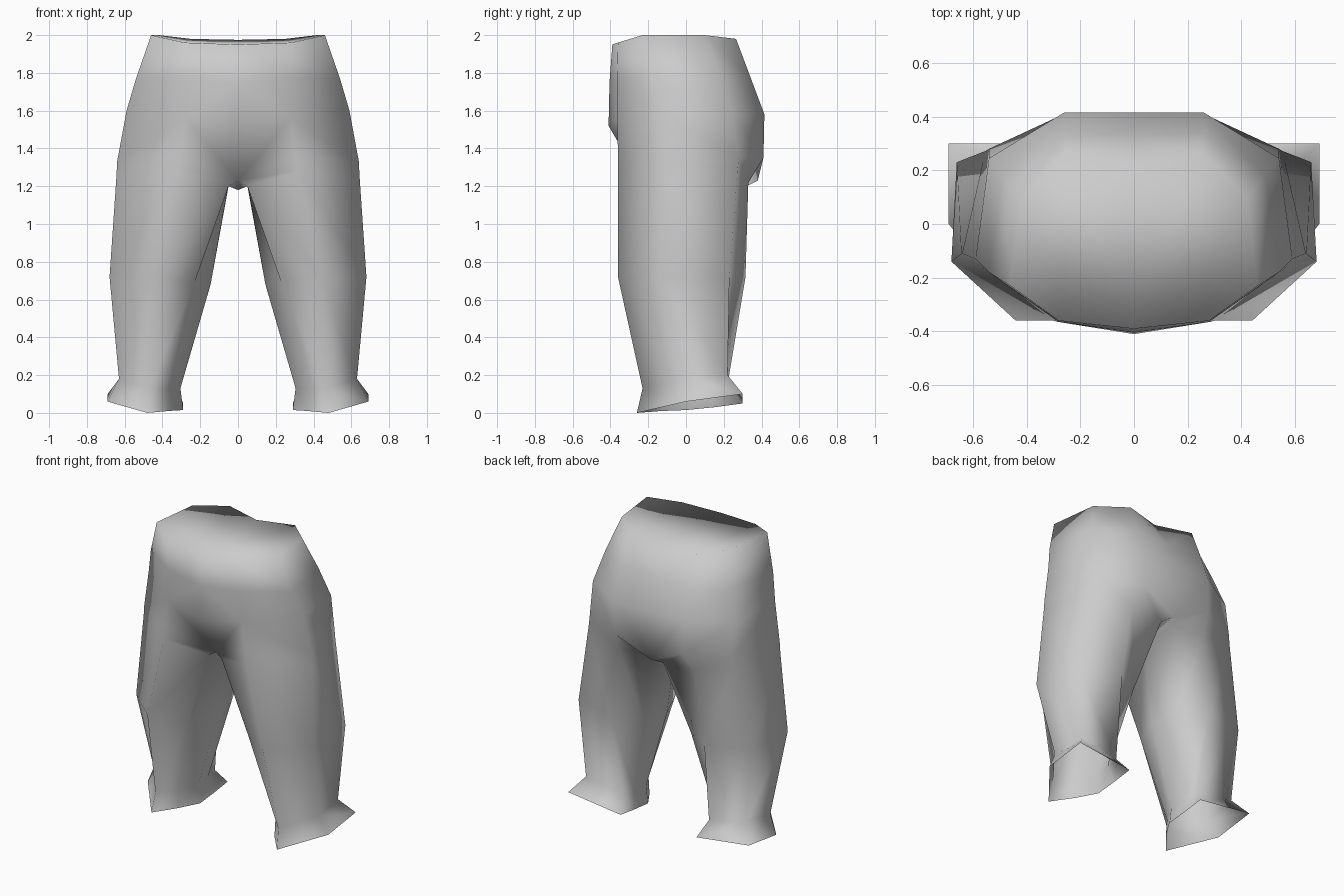
import bpy, bmesh

if "Cube" in bpy.data.objects:
    bpy.data.objects.remove(bpy.data.objects["Cube"])

# Cloth colour
cloth = bpy.data.materials.new("grey cloth")
cloth.diffuse_color = (0.6, 0.6, 0.6, 1)
cloth.use_nodes = True
cloth.node_tree.nodes["Principled BSDF"].inputs["Base Color"].default_value = cloth.diffuse_color

# Right half of the torso: front centre, front, side, back side, back, back centre
waist = [(0, -.39, 1.95), (.28, -.36, 1.96), (.46, -.23, 2), (.42, .1, 2), (.25, .265, 1.98), (0, .2, 1.975)]
belly = [(0, -.405, 1.75), (.28, -.365, 1.77), (.54, -.18, 1.77), (.49, .18, 1.78), (.26, .34, 1.78), (0, .33, 1.78)]
hips = [(0, -.41, 1.52), (.28, -.365, 1.56), (.59, -.13, 1.6), (.54, .245, 1.58), (.26, .415, 1.58), (0, .415, 1.58)]

# Right leg rings: front, outer, outer back, back, then three inner points
thigh = [(.30, -.36, 1.37), (.64, -.11, 1.33), (.54, .28, 1.35), (.26, .41, 1.35),
         (0, .38, 1.23), (0, .05, 1.18), (0, -.24, 1.23)]
fold = [(.315, -.36, 1.28), (.643, -.112, 1.26), (.553, .272, 1.28), (.29, .33, 1.22),
        (.05, .32, 1.2), (.05, .03, 1.21), (.05, -.25, 1.2)]
knee = [(.44, -.36, .72), (.68, -.14, .72), (.66, .23, .72), (.36, .315, .72),
        (.18, .2, .7), (.145, .0, .68), (.23, -.21, .69)]
ankle = [(.47, -.23, .13), (.63, -.02, .18), (.61, .22, .2), (.33, .22, .15),
         (.315, .12, .14), (.305, 0, .13), (.37, -.12, .13)]
cuff = [(.48, -.26, 0), (.69, 0, .06), (.69, .3, .1), (.29, .3, .05),
        (.29, .15, .03), (.29, 0, .015), (.37, -.13, .01)]

bm = bmesh.new()


def ring(points):
    return [bm.verts.new(p) for p in points]


def bridge(a, b, closed):
    n = len(a)
    for i in range(n if closed else n - 1):
        j = (i + 1) % n
        bm.faces.new((a[i], a[j], b[j], b[i]))


# Torso, with a cap on the waist
top, mid, hip = ring(waist), ring(belly), ring(hips)
for quad in ((0, 1, 4, 5), (1, 2, 3, 4)):
    bm.faces.new([top[i] for i in quad])
bridge(top, mid, False)
bridge(mid, hip, False)

# Seat and crotch, joining the torso to the leg
leg = [ring(r) for r in (thigh, fold, knee, ankle, cuff)]
bm.faces.new((hip[0], hip[1], leg[0][6]))
bm.faces.new((hip[1], leg[0][0], leg[0][6]))
bridge(hip[1:], leg[0][:5], False)

# Leg, open at the cuff
for a, b in zip(leg, leg[1:]):
    bridge(a, b, True)

# Mirror to the other side and weld the centre line
half = bm.verts[:] + bm.edges[:] + bm.faces[:]
bmesh.ops.mirror(bm, geom=half, axis='X', merge_dist=0.0001)
bmesh.ops.remove_doubles(bm, verts=bm.verts[:], dist=0.0001)
bmesh.ops.recalc_face_normals(bm, faces=bm.faces[:])
for f in bm.faces:
    f.smooth = True

mesh = bpy.data.meshes.new("trousers")
bm.to_mesh(mesh)
bm.free()
mesh.materials.append(cloth)
bpy.context.collection.objects.link(bpy.data.objects.new("trousers", mesh))
